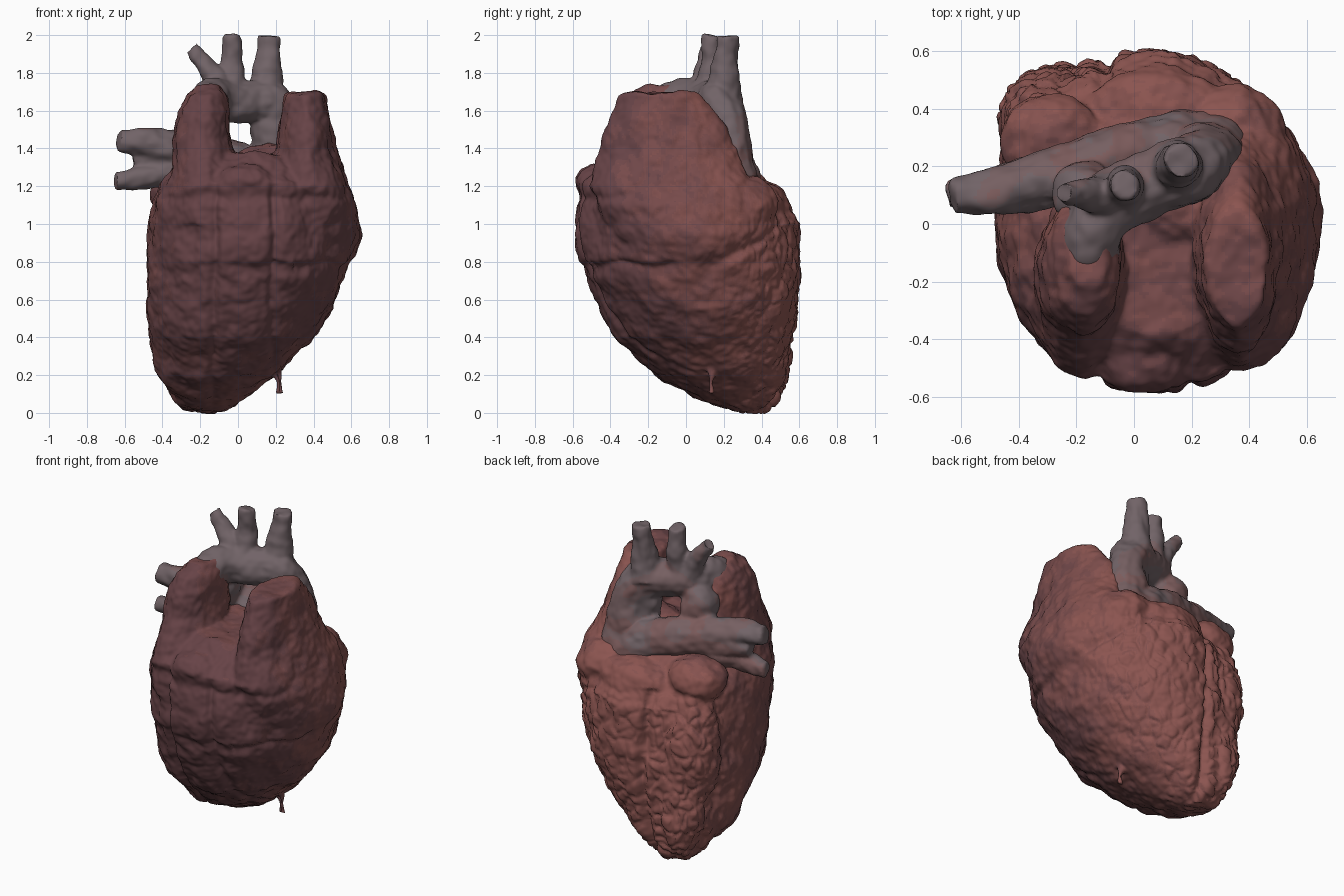
import bpy, bmesh, math
from mathutils import Vector, noise

if "Cube" in bpy.data.objects:
    bpy.data.objects.remove(bpy.data.objects["Cube"])


def material(name, rgb):
    m = bpy.data.materials.new(name)
    m.diffuse_color = (*rgb, 1)
    m.use_nodes = True
    m.node_tree.nodes["Principled BSDF"].inputs["Base Color"].default_value = m.diffuse_color
    return m


# muscle runs from dark at the front to warm at the back, vessels are grey
DARK, WARM = Vector((0.135, 0.056, 0.062)), Vector((0.26, 0.09, 0.08))
STEPS = 6
MATS = [material(f"muscle_{i}", DARK.lerp(WARM, i / (STEPS - 1))) for i in range(STEPS)]
MATS += [material("grey_vessel", (0.165, 0.125, 0.135)), material("mauve_vessel", (0.18, 0.115, 0.12)),
         material("pink_vessel", (0.2, 0.105, 0.105))]


def finish(bm, name):
    bmesh.ops.recalc_face_normals(bm, faces=bm.faces)
    me = bpy.data.meshes.new(name)
    bm.to_mesh(me)
    bm.free()
    ob = bpy.data.objects.new(name, me)
    bpy.context.collection.objects.link(ob)
    return ob


def loft(name, sections, power=2.3, n=48):
    """Stack of super-ellipses: z, xmin, xmax, ymin, ymax."""
    bm = bmesh.new()
    rings = []
    for z, x0, x1, y0, y1 in sections:
        ring = []
        for i in range(n):
            c, s = math.cos(2 * math.pi * i / n), math.sin(2 * math.pi * i / n)
            x = (x0 + x1) / 2 + (x1 - x0) / 2 * math.copysign(abs(c) ** (2 / power), c)
            y = (y0 + y1) / 2 + (y1 - y0) / 2 * math.copysign(abs(s) ** (2 / power), s)
            ring.append(bm.verts.new((x, y, z)))
        rings.append(ring)
    for a, b in zip(rings, rings[1:]):
        for i in range(n):
            j = (i + 1) % n
            bm.faces.new((a[i], a[j], b[j], b[i]))
    bm.faces.new(rings[0])
    bm.faces.new(rings[-1])
    return finish(bm, name)


def blob(name, loc, size):
    bm = bmesh.new()
    bmesh.ops.create_uvsphere(bm, u_segments=24, v_segments=16, radius=1)
    for v in bm.verts:
        v.co = Vector([v.co[k] * size[k] + loc[k] for k in range(3)])
    return finish(bm, name)


def tube(name, pts):
    """Smooth tapering tube: x, y, z, radius."""
    cu = bpy.data.curves.new(name, 'CURVE')
    cu.dimensions = '3D'
    cu.bevel_depth, cu.bevel_resolution, cu.use_fill_caps = 1, 5, True
    sp = cu.splines.new('NURBS')
    sp.points.add(len(pts) - 1)
    for p, (x, y, z, r) in zip(sp.points, pts):
        p.co, p.radius = (x, y, z, 1), r
    sp.order_u, sp.use_endpoint_u, sp.resolution_u = 3, True, 6
    tmp = bpy.data.objects.new(name, cu)
    bpy.context.collection.objects.link(tmp)
    bm = bmesh.new()
    bm.from_mesh(tmp.evaluated_get(bpy.context.evaluated_depsgraph_get()).to_mesh())
    bmesh.ops.remove_doubles(bm, verts=bm.verts, dist=1e-4)
    bpy.data.objects.remove(tmp)
    return finish(bm, name)


def fuse(name, parts, voxel, smooth):
    """Weld overlapping parts into one skin."""
    bpy.ops.object.select_all(action='DESELECT')
    for p in parts:
        p.select_set(True)
    ob = bpy.context.view_layer.objects.active = parts[0]
    bpy.ops.object.join()
    rm = ob.modifiers.new("weld", 'REMESH')
    rm.mode, rm.voxel_size = 'VOXEL', voxel
    sm = ob.modifiers.new("soften", 'SMOOTH')
    sm.factor, sm.iterations = 0.5, smooth
    bpy.ops.object.convert(target='MESH')
    ob.name = name
    return ob


def groove(d, width):
    return math.exp(-(d / width) ** 2)


def clamp(t):
    return min(1, max(0, t))


def muscle_relief(p, n):
    front, back = max(0, -n.y), max(0, n.y)
    d = 0.018 * noise.noise(p * 5) + 0.012 * noise.noise(p * 12) + 0.006 * noise.noise(p * 28)
    wob = 0.05 * noise.noise(p * 4)
    # front lobes divided by long furrows, fading out at the top
    low = front * clamp((1.35 - p.z) * 5)
    d -= low * 0.03 * (groove(p.x + 0.13 + wob * 0.4, 0.025) + groove(p.x - 0.19 + wob * 0.4, 0.025))
    d -= low * 0.016 * (groove(p.z - 1.14 + wob, 0.03) + groove(p.z - 0.76 + wob, 0.03))
    # furrow down the back, crease under the right lobe
    if p.z < 1.1:
        d -= back * 0.045 * groove(p.x + 0.1 + wob, 0.035)
    if p.x > 0.3:
        d -= 0.016 * groove(p.z - 0.78 - 0.9 * max(0, p.y - 0.1) ** 1.5 + wob, 0.03)
    # cobbled fat on the back and left side
    rough = clamp(p.y * 3 - 0.4) * clamp((1.15 - p.z) * 6) * (1 if p.x < -0.1 else 0.7)
    q = p + Vector((noise.noise(p * 9), 0, noise.noise(p * 9 + Vector((7, 0, 0))))) * 0.05
    dist = noise.voronoi(Vector((q.x * 14, q.y * 14, q.z * 10)))[0]
    return d + rough * 0.05 * (min(0.3, dist[1] - dist[0]) - 0.2)


def vessel_relief(p, n):
    return 0.016 * noise.noise(p * 8) + 0.007 * noise.noise(p * 20)


def muscle_tint(p, n):
    t = 0.45 + 0.4 * n.y + 0.5 * p.y + 0.35 * noise.noise(p * 8)
    return int(clamp(t) * (STEPS - 0.01))


def vessel_tint(p, n):
    t = noise.noise(p * 6) + 0.5 * n.y - (p.z - 1.45)
    return STEPS + (2 if t > 0.5 else 1 if t > 0.15 else 0)


def dress(ob, relief, tint):
    me = ob.data
    moves = [v.co + v.normal * relief(v.co, v.normal) for v in me.vertices]
    for v, c in zip(me.vertices, moves):
        v.co = c
    me.materials.clear()
    for m in MATS:
        me.materials.append(m)
    for f in me.polygons:
        f.material_index = tint(f.center, f.normal)
        f.use_smooth = True


# ventricles and right lobe
body = loft("ventricles", [
    (0.0, -.23, -.12, .29, .42), (.03, -.31, -.04, .18, .47), (.1, -.37, .06, .01, .51),
    (.2, -.42, .2, -.16, .53), (.4, -.465, .39, -.38, .57), (.6, -.49, .52, -.48, .6),
    (.8, -.48, .6, -.57, .6), (1.0, -.47, .61, -.585, .59), (1.08, -.46, .58, -.585, .54),
    (1.15, -.44, .56, -.585, .43), (1.22, -.41, .53, -.575, .36), (1.3, -.34, .48, -.48, .31),
    (1.37, -.28, .42, -.38, .24)], 2.05)
lobe = loft("right_lobe", [
    (.65, .25, .53, -.15, .2), (.8, .2, .61, -.28, .3), (.95, .18, .65, -.4, .4),
    (1.1, .17, .63, -.48, .39), (1.2, .17, .59, -.52, .37), (1.4, .2, .515, -.46, .27),
    (1.6, .235, .475, -.39, .15), (1.68, .25, .465, -.36, .07), (1.695, .27, .45, -.34, .03)], 1.95)
# aortic root swelling and atrial bulges at the back
root = loft("aortic_root", [
    (1.0, -.36, .02, -.53, .1), (1.2, -.36, .01, -.54, .1), (1.4, -.34, -.03, -.43, .1),
    (1.6, -.32, -.05, -.36, .09), (1.68, -.28, -.07, -.31, .06), (1.73, -.22, -.1, -.22, .0)], 2)
bulges = [blob("atrium", (-.28, .28, 1.15), (.18, .18, .14)),
          blob("rear_atrium", (.08, .38, 1.08), (.26, .17, .15)),
          blob("right_atrium", (.33, .28, 1.08), (.2, .2, .2)),
          blob("rear_fat", (-.29, .37, .72), (.18, .17, .42)),
          blob("low_fat", (-.25, .42, .4), (.15, .14, .36)),
          blob("front_bulge", (.04, -.45, 1.22), (.17, .145, .1)),
          blob("valley_back", (.15, .08, 1.25), (.2, .2, .18))]
# thin drip under the muscle
drip = tube("drip", [(.21, .13, .3, .03), (.21, .13, .2, .025), (.22, .13, .15, .018), (.22, .13, .1, .024)])
heart = fuse("heart_muscle", [body, lobe, root, drip] + bulges, 0.0115, 3)
dress(heart, muscle_relief, muscle_tint)

# aortic arch with its three branches
vessels = [
    tube("arch", [(-.17, -.16, 1.58, .1), (-.16, -.06, 1.66, .11), (-.1, .07, 1.66, .115),
                  (.05, .14, 1.645, .115), (.18, .18, 1.65, .12), (.25, .21, 1.48, .12),
                  (.27, .24, 1.22, .14)]),
    tube("left_branch", [(-.08, .1, 1.68, .1), (-.14, .1, 1.82, .045), (-.25, .11, 1.94, .045)]),
    tube("middle_branch", [(-.04, .11, 1.66, .1), (-.03, .13, 1.8, .05), (-.03, .14, 2.0, .053)]),
    tube("right_branch", [(.14, .19, 1.66, .12), (.15, .21, 1.8, .058), (.165, .22, 2.0, .062)]),
    # webs that close the arch down to a small window
    blob("right_web", (.19, .17, 1.48), (.13, .1, .2)),
    blob("left_web", (-.17, .1, 1.5), (.115, .12, .16)),
    # pulmonary trunk and its side stubs
    tube("trunk", [(-.63, .09, 1.445, .06), (-.45, .11, 1.43, .08), (-.25, .17, 1.37, .12),
                   (0, .23, 1.31, .13), (.15, .27, 1.26, .13), (.25, .28, 1.16, .12)]),
    tube("lower_stub", [(-.65, .1, 1.23, .05), (-.5, .1, 1.235, .06), (-.25, .16, 1.3, .1)]),
    tube("middle_stub", [(-.56, .13, 1.34, .045), (-.4, .14, 1.35, .08), (-.25, .18, 1.34, .1)])]
great = fuse("great_vessels", vessels, 0.0115, 5)
dress(great, vessel_relief, vessel_tint)
